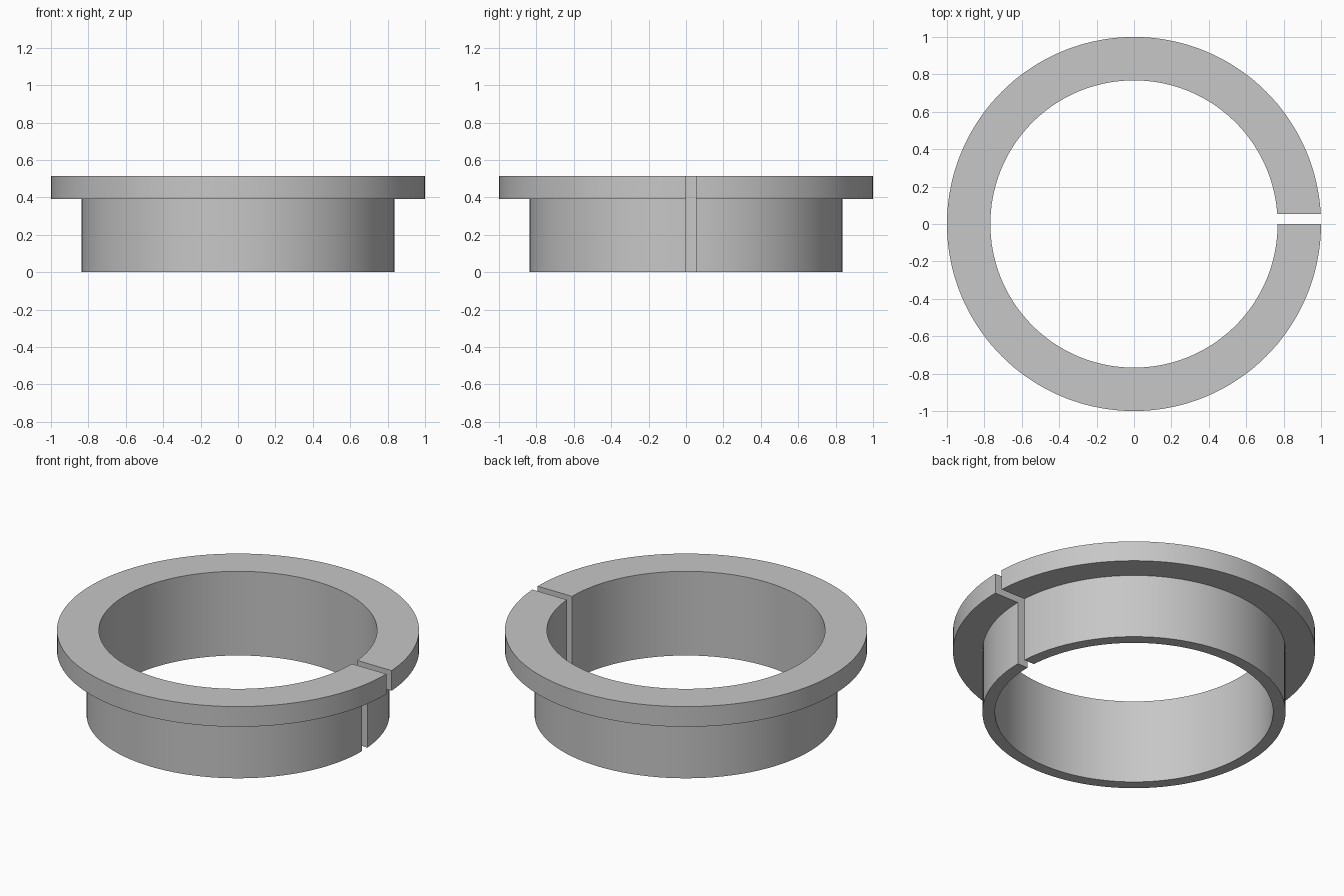
import bpy, bmesh, math

if "Cube" in bpy.data.objects:
    bpy.data.objects.remove(bpy.data.objects["Cube"], do_unlink=True)

INNER_R, SLEEVE_R, FLANGE_R = 0.768, 0.837, 1.0
FLANGE_Z, TOP_Z = 0.39, 0.513
SLOT = 0.053
SEGMENTS = 144

# Grey material
grey = bpy.data.materials.new("plain grey")
grey.use_nodes = True
colour = (0.57, 0.57, 0.57, 1)
grey.diffuse_color = colour
bsdf = grey.node_tree.nodes["Principled BSDF"]
bsdf.inputs["Base Color"].default_value = colour
bsdf.inputs["Roughness"].default_value = 0.6

# L-shaped cross-section of sleeve and flange: radius, height
profile = [(INNER_R, 0), (SLEEVE_R, 0), (SLEEVE_R, FLANGE_Z),
           (FLANGE_R, FLANGE_Z), (FLANGE_R, TOP_Z), (INNER_R, TOP_Z)]


def sweep(bm, radius, z):
    """Ring of points starting on the far slot wall and ending on y = 0."""
    step = math.tau / SEGMENTS
    angles = [math.asin(SLOT / radius)]
    angles += [i * step for i in range(2, SEGMENTS + 1)]
    return [bm.verts.new((radius * math.cos(a), radius * math.sin(a), z))
            for a in angles]


# Split flanged bushing with parallel slot walls
bm = bmesh.new()
rings = [sweep(bm, r, z) for r, z in profile]
for a, b in zip(rings, rings[1:] + rings[:1]):
    for i in range(len(a) - 1):
        bm.faces.new((a[i], a[i + 1], b[i + 1], b[i]))
for end in (0, -1):
    bm.faces.new([ring[end] for ring in rings])
bmesh.ops.recalc_face_normals(bm, faces=bm.faces[:])

mesh = bpy.data.meshes.new("split_flanged_bushing")
bm.to_mesh(mesh)
bm.free()
mesh.materials.append(grey)
bushing = bpy.data.objects.new("split_flanged_bushing", mesh)
bpy.context.collection.objects.link(bushing)

# Smooth walls, sharp rims
bpy.ops.object.select_all(action="DESELECT")
bushing.select_set(True)
bpy.context.view_layer.objects.active = bushing
bpy.ops.object.shade_smooth_by_angle(angle=math.radians(30))
